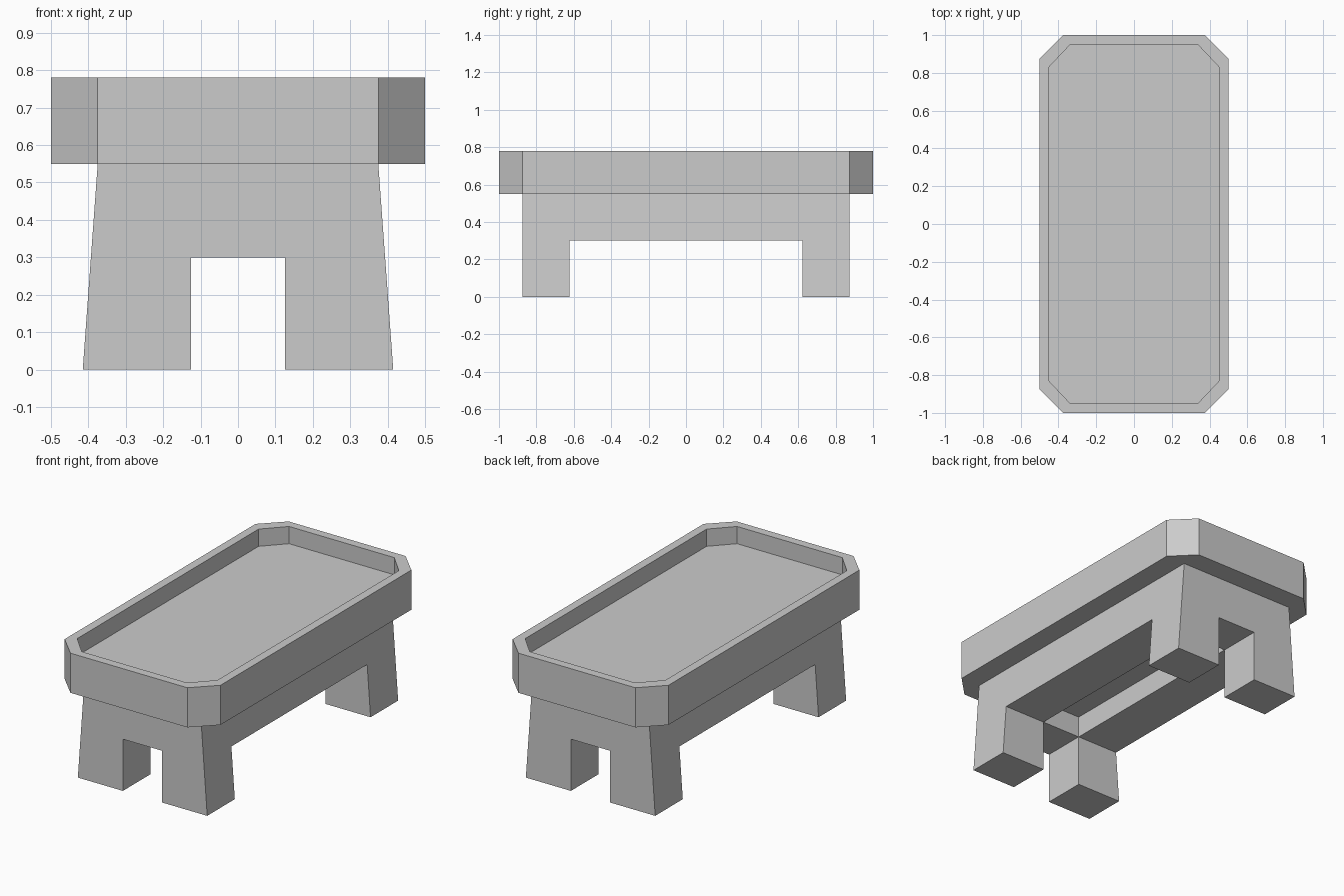
import bpy, bmesh

if "Cube" in bpy.data.objects:
    bpy.data.objects.remove(bpy.data.objects["Cube"])


def prism(name, pts, axis, a, b):
    """Extrude a 2D outline from a to b along 'Y' (points x,z) or 'Z' (points x,y)."""
    bm = bmesh.new()
    place = (lambda p: (p[0], a, p[1])) if axis == 'Y' else (lambda p: (p[0], p[1], a))
    face = bm.faces.new([bm.verts.new(place(p)) for p in pts])
    ext = bmesh.ops.extrude_face_region(bm, geom=[face])
    move = (0, b - a, 0) if axis == 'Y' else (0, 0, b - a)
    bmesh.ops.translate(bm, vec=move,
                        verts=[g for g in ext['geom'] if isinstance(g, bmesh.types.BMVert)])
    bmesh.ops.recalc_face_normals(bm, faces=bm.faces[:])
    mesh = bpy.data.meshes.new(name)
    bm.to_mesh(mesh)
    bm.free()
    obj = bpy.data.objects.new(name, mesh)
    bpy.context.collection.objects.link(obj)
    return obj


def octagon(hx, hy, cx, cy):
    return [(cx, -hy), (hx, -cy), (hx, cy), (cx, hy),
            (-cx, hy), (-hx, cy), (-hx, -cy), (-cx, -hy)]


def cut(obj, cutter):
    mod = obj.modifiers.new(cutter.name, 'BOOLEAN')
    mod.operation = 'DIFFERENCE'
    mod.solver = 'EXACT'
    mod.object = cutter
    bpy.context.view_layer.objects.active = obj
    bpy.ops.object.modifier_apply(modifier=mod.name)
    bpy.data.objects.remove(cutter)


def box_cut(obj, name, hx, hy, top):
    rect = [(-hx, -0.1), (hx, -0.1), (hx, top), (-hx, top)]
    cut(obj, prism(name, rect, 'Y', -hy, hy))


# Tray top: chamfered block with a shallow recess
tray = prism("tray_top", octagon(0.5, 1.0, 0.375, 0.875), 'Z', 0.55, 0.78)
cut(tray, prism("recess_cutter", octagon(0.45, 0.95, 0.3375, 0.831), 'Z', 0.68, 0.9))

# Base: flared block, opened on all sides to leave four legs, hollow underneath
base = prism("leg_base", [(-0.415, 0), (0.415, 0), (0.375, 0.55), (-0.375, 0.55)],
             'Y', -0.875, 0.875)
box_cut(base, "end_opening", 0.126, 1.2, 0.3)
box_cut(base, "side_opening", 0.7, 0.622, 0.3)
box_cut(base, "underside_hollow", 0.126, 0.622, 0.425)
